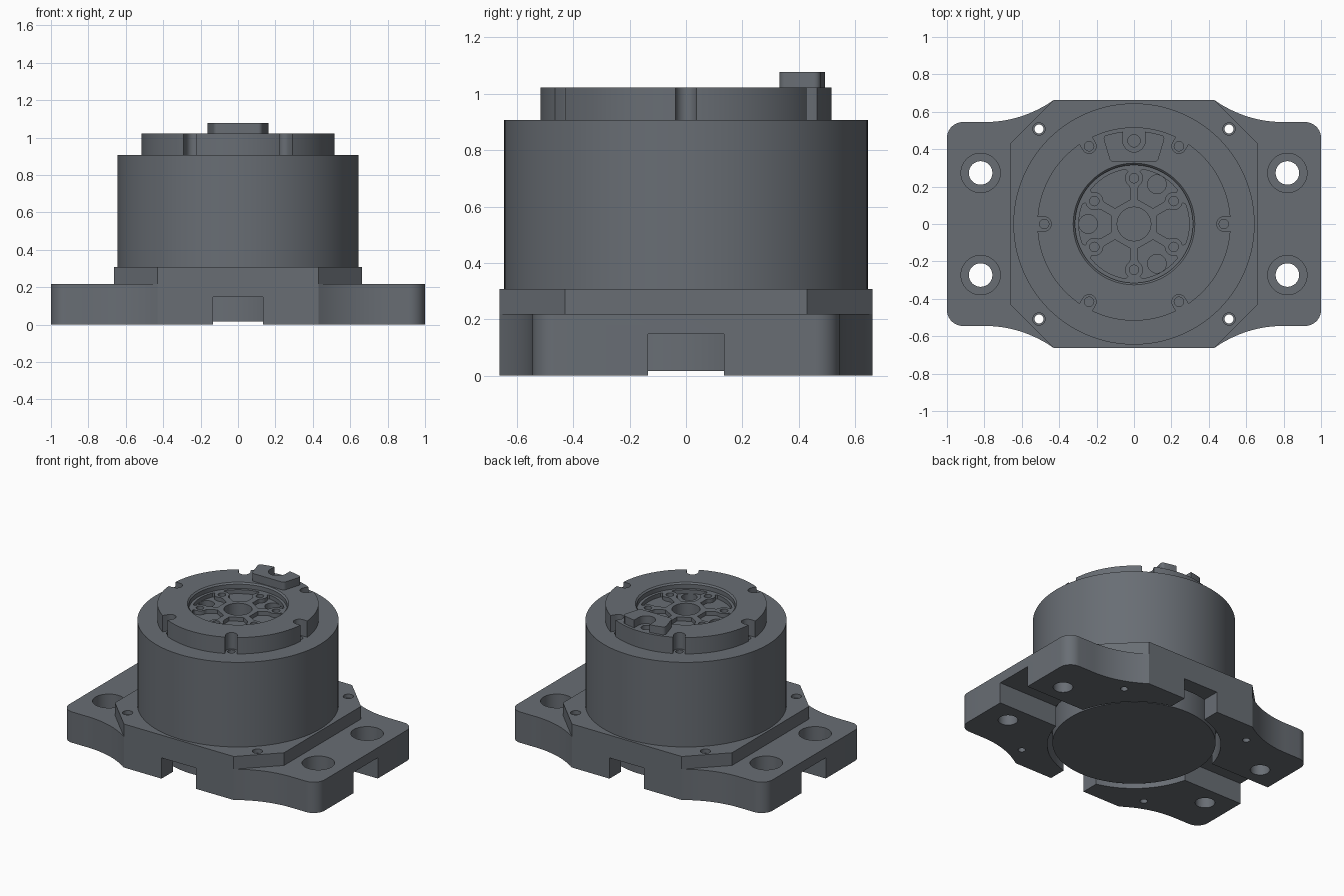
import bpy, bmesh
from math import sin, cos, radians, pi, atan2, hypot

if "Cube" in bpy.data.objects:
    bpy.data.objects.remove(bpy.data.objects["Cube"])


def finish(bm, name):
    bmesh.ops.recalc_face_normals(bm, faces=bm.faces)
    me = bpy.data.meshes.new(name)
    bm.to_mesh(me)
    bm.free()
    ob = bpy.data.objects.new(name, me)
    bpy.context.collection.objects.link(ob)
    return ob


def prism(name, pts, z0, z1):
    bm = bmesh.new()
    f = bm.faces.new([bm.verts.new((x, y, z0)) for x, y in pts])
    r = bmesh.ops.extrude_face_region(bm, geom=[f])
    for v in r["geom"]:
        if isinstance(v, bmesh.types.BMVert):
            v.co.z = z1
    return finish(bm, name)


def lathe(name, profile, n=128):
    bm = bmesh.new()
    vs = [bm.verts.new((r, 0, z)) for r, z in profile]
    es = [bm.edges.new(p) for p in zip(vs, vs[1:])]
    bmesh.ops.spin(bm, geom=vs + es, cent=(0, 0, 0), axis=(0, 0, 1),
                   angle=2 * pi, steps=n)
    bmesh.ops.remove_doubles(bm, verts=bm.verts, dist=1e-5)
    return finish(bm, name)


def arc(cx, cy, r, a0, a1, n):
    return [(cx + r * cos(radians(a0 + (a1 - a0) * i / n)),
             cy + r * sin(radians(a0 + (a1 - a0) * i / n))) for i in range(n + 1)]


def circle(x, y, r, n=32):
    return arc(x, y, r, 0, 360, n)[:-1]


def rect(hx, hy):
    return [(-hx, -hy), (hx, -hy), (hx, hy), (-hx, hy)]


def turn(pts, deg):
    c, s = cos(radians(deg)), sin(radians(deg))
    return [(x * c - y * s, x * s + y * c) for x, y in pts]


def polar(r, deg):
    return r * cos(radians(deg)), r * sin(radians(deg))


def cut(ob, pts, z0, z1):
    c = prism("cutter", pts, z0, z1)
    c.hide_render = True
    m = ob.modifiers.new("cut", "BOOLEAN")
    m.operation, m.solver, m.object = "DIFFERENCE", "EXACT", c
    bpy.context.view_layer.objects.active = ob
    bpy.ops.object.modifier_apply(modifier=m.name)
    bpy.data.objects.remove(c)


def four_way(q):
    return (q + [(-x, y) for x, y in reversed(q)] + [(-x, -y) for x, y in q]
            + [(x, -y) for x, y in reversed(q)])


# Base plate with rounded ears and curved waist
quarter = arc(0.915, 0.46, 0.085, 0, 90, 10)
for i in range(17):
    t = i / 16
    quarter.append(((1 - t) ** 2 * 0.80 + 2 * t * (1 - t) * 0.60 + t * t * 0.43,
                    (1 - t) ** 2 * 0.545 + 2 * t * (1 - t) * 0.545 + t * t * 0.662))
base = prism("base_plate", four_way(quarter), 0, 0.218)

# Octagonal flange
flange = prism("flange", four_way([(0.662, 0.43), (0.43, 0.662)]), 0.218, 0.308)

# Underside bore and cross channels
cut(base, circle(0, 0, 0.553, 96), -0.1, 0.19)
cut(base, rect(0.135, 1.2), -0.1, 0.147)
cut(base, rect(1.2, 0.135), -0.1, 0.147)

# Mounting holes and flange screws
for sx in (-1, 1):
    for sy in (-1, 1):
        cut(base, circle(sx * 0.82, sy * 0.273, 0.063), -0.1, 0.4)
        cut(base, circle(sx * 0.82, sy * 0.273, 0.105, 48), 0.09, 0.4)
        cut(base, circle(sx * 0.508, sy * 0.508, 0.024), -0.1, 0.4)
        cut(flange, circle(sx * 0.508, sy * 0.508, 0.024), 0.1, 0.4)
        cut(flange, circle(sx * 0.508, sy * 0.508, 0.033), 0.28, 0.4)

# Round housing with stepped top ring and recessed face
body = lathe("housing", [(0, 0.016), (0.52, 0.016), (0.52, 0.3), (0.645, 0.3),
                         (0.645, 0.907), (0.517, 0.907), (0.517, 1.023), (0.325, 1.023),
                         (0.315, 1.013), (0.315, 0.983), (0, 0.983)])

# Wheel pocket outline: spoke side, around the screw boss, out to the rim
half = [(0.13, 0.022), (0.195, 0.022)] + arc(0.245, 0, 0.048, 145, 42, 8)
half = [(x, y) for x, y in half if hypot(x, y) < 0.29]
half = turn(half, -30)
end = atan2(-half[-1][1], half[-1][0]) * 180 / pi
rim = arc(0, 0, 0.295, -end + 2, end - 2, 12)
pocket = half + rim + [(x, -y) for x, y in reversed(half)]

# Centre hole, pockets, screw holes and ring notches
cut(body, circle(0, 0, 0.09, 48), 0.82, 1.2)
notch = arc(0.48, 0, 0.038, 90, 270, 12) + [(0.6, -0.038), (0.6, 0.038)]
for k in range(6):
    a = 60 * k
    cut(body, turn(pocket, a), 0.955, 1.2)
    if k % 2:
        cut(body, circle(*polar(0.245, a), 0.05), 0.9, 1.2)
    cut(body, circle(*polar(0.245, a + 30), 0.025, 24), 0.9, 1.2)
    cut(body, turn(notch, a), 0.907, 1.2)
    cut(body, circle(*polar(0.48, a), 0.025, 24), 0.84, 1.2)

# Locating key on the ring with an open U slot and a screw hole
side = arc(0.108, 0.356, 0.024, -90, -15, 6) + arc(0.14, 0.456, 0.022, -15, 70, 6)
key_pts = side + arc(0, 0, 0.497, 73, 107, 16) + [(-x, y) for x, y in reversed(side)]
key = prism("locating_key", key_pts, 1.023, 1.078)
cut(key, arc(0, 0.445, 0.06, 180, 360, 16) + [(0.06, 0.6), (-0.06, 0.6)], 0.9, 1.2)
cut(body, circle(0, 0.445, 0.033, 24), 0.95, 1.2)

# Dark metal colour; smooth curved walls, keep edges sharp
metal = bpy.data.materials.new("dark_metal")
metal.diffuse_color = (0.14, 0.155, 0.175, 1)
metal.use_nodes = True
metal.node_tree.nodes["Principled BSDF"].inputs["Base Color"].default_value = metal.diffuse_color
for ob in (base, flange, body, key):
    ob.data.materials.clear()
    ob.data.materials.append(metal)
    bpy.ops.object.select_all(action="DESELECT")
    ob.select_set(True)
    bpy.context.view_layer.objects.active = ob
    bpy.ops.object.shade_smooth_by_angle(angle=radians(30))
